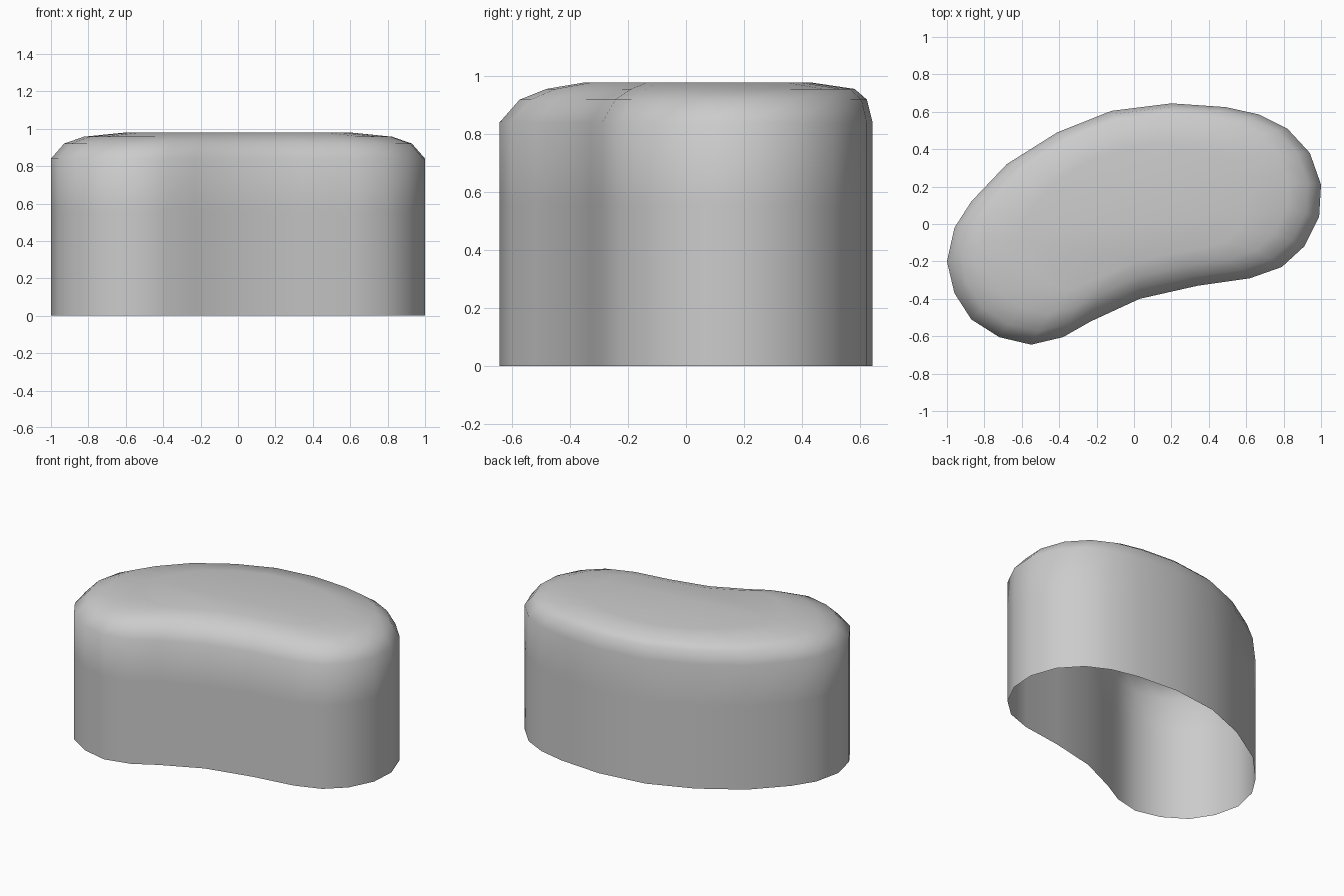
import bpy, bmesh

if "Cube" in bpy.data.objects:
    bpy.data.objects.remove(bpy.data.objects["Cube"])

# Kidney-shaped outline seen from above
outline = [(-1, -.20), (-.96, -.02), (-.87, .12), (-.68, .32), (-.41, .49), (-.12, .605),
           (.20, .645), (.49, .625), (.67, .585), (.82, .51), (.94, .38), (1, .21),
           (.99, .04), (.91, -.12), (.79, -.23), (.62, -.29), (.34, -.33), (.03, -.40),
           (-.23, -.52), (-.38, -.605), (-.55, -.645), (-.72, -.605), (-.87, -.51), (-.96, -.37)]

# Rings from base to cap: height, scale, shift in y
rings = [(0, 1, 0), (.56, 1, 0), (.84, 1, 0), (.92, .93, .025),
         (.957, .825, .05), (.98, .6, .04)]

# Open-bottomed shell with a rounded top rim
bm = bmesh.new()
loops = [[bm.verts.new((x * s, y * s + dy, z)) for x, y in outline] for z, s, dy in rings]
n = len(outline)
for low, high in zip(loops, loops[1:]):
    for i in range(n):
        j = (i + 1) % n
        bm.faces.new((low[j], low[i], high[i], high[j]))
bm.faces.new(loops[-1][::-1])
for f in bm.faces:
    f.smooth = True

mesh = bpy.data.meshes.new("kidney_cushion")
bm.to_mesh(mesh)
bm.free()
bpy.context.collection.objects.link(bpy.data.objects.new("kidney_cushion", mesh))
